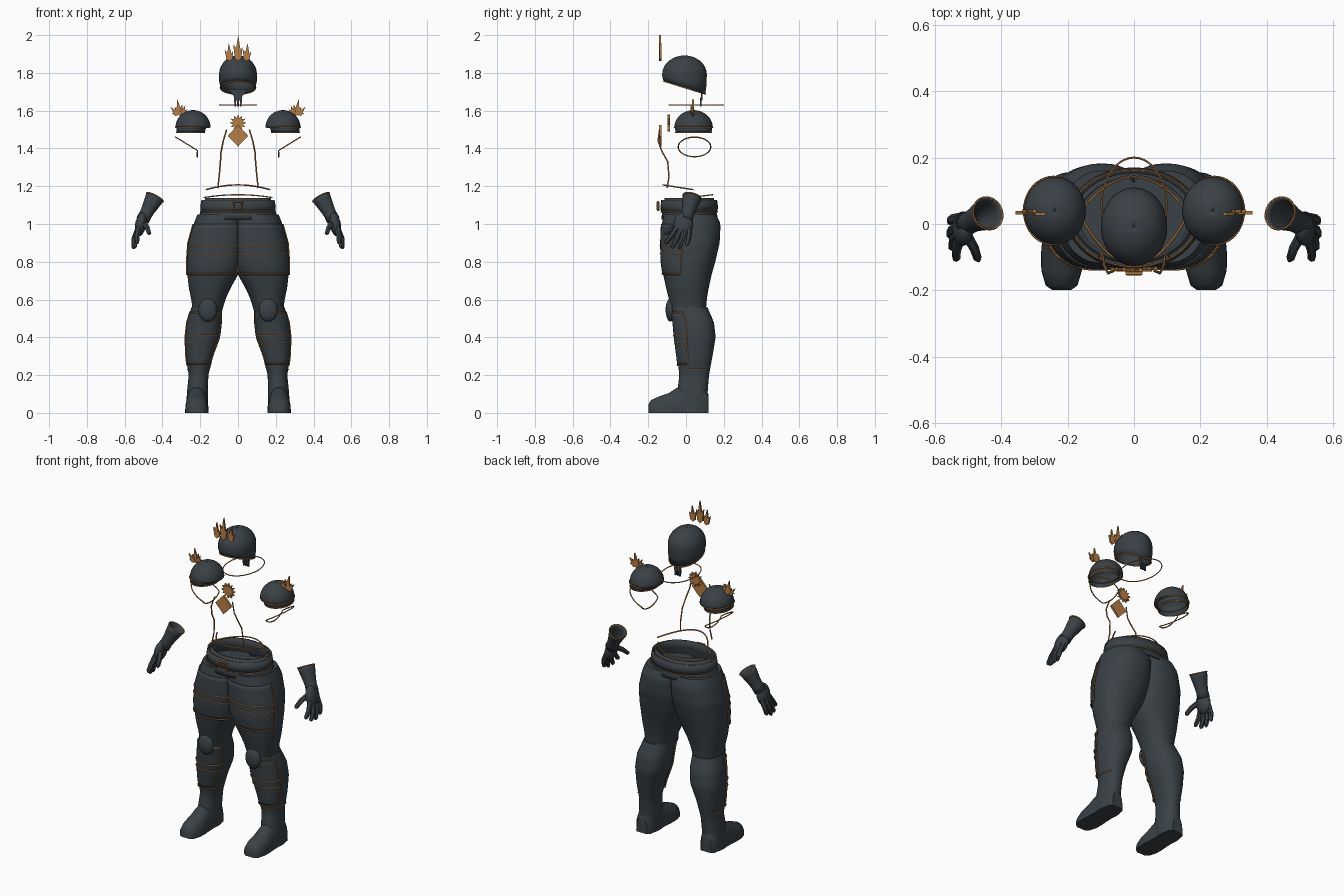
import bpy, bmesh
from math import sin, cos, pi, radians
from mathutils import Vector

if "Cube" in bpy.data.objects:
    bpy.data.objects.remove(bpy.data.objects["Cube"], do_unlink=True)


def material(name, rgb):
    m = bpy.data.materials.new(name)
    m.use_nodes = True
    m.diffuse_color = (*rgb, 1)
    m.node_tree.nodes["Principled BSDF"].inputs["Base Color"].default_value = (*rgb, 1)
    return m


SLATE = material("dark_slate", (0.042, 0.052, 0.060))
GOLD = material("bronze_gold", (0.47, 0.21, 0.062))


def activate(ob):
    bpy.ops.object.select_all(action='DESELECT')
    ob.select_set(True)
    bpy.context.view_layer.objects.active = ob


def finish(name, bm, mat, thick=0.0, smooth=True):
    bmesh.ops.recalc_face_normals(bm, faces=bm.faces)
    mesh = bpy.data.meshes.new(name)
    bm.to_mesh(mesh)
    bm.free()
    mesh.materials.append(mat)
    ob = bpy.data.objects.new(name, mesh)
    bpy.context.collection.objects.link(ob)
    activate(ob)
    if smooth:
        bpy.ops.object.shade_smooth_by_angle(angle=radians(40))
    if thick:
        mod = ob.modifiers.new("thickness", 'SOLIDIFY')
        mod.thickness = thick
    return ob


def loft(name, rows, mat=SLATE, closed=True, caps=False, thick=0.0):
    bm = bmesh.new()
    grid = [[bm.verts.new(p) for p in row] for row in rows]
    n = len(grid[0])
    for lo, hi in zip(grid, grid[1:]):
        for i in range(n if closed else n - 1):
            j = (i + 1) % n
            bm.faces.new((lo[i], lo[j], hi[j], hi[i]))
    if caps:
        bm.faces.new(grid[0])
        bm.faces.new(grid[-1])
    return finish(name, bm, mat, thick)


def wire(name, pts, r=0.0035, mat=GOLD, cyclic=False, radii=None):
    cu = bpy.data.curves.new(name, 'CURVE')
    cu.dimensions = '3D'
    cu.bevel_depth, cu.bevel_resolution, cu.use_fill_caps = r, 1, True
    sp = cu.splines.new('POLY')
    sp.points.add(len(pts) - 1)
    sp.use_cyclic_u = cyclic
    for i, p in enumerate(pts):
        sp.points[i].co = (*p, 1)
        sp.points[i].radius = radii[i] if radii else 1
    cu.materials.append(mat)
    ob = bpy.data.objects.new(name, cu)
    bpy.context.collection.objects.link(ob)
    activate(ob)
    bpy.ops.object.convert(target='MESH')
    bpy.ops.object.shade_smooth_by_angle(angle=radians(50))


def plate(name, outline, y, t=0.01, mat=GOLD):
    bm = bmesh.new()
    face = bm.faces.new([bm.verts.new((x, y - t / 2, z)) for x, z in outline])
    ext = bmesh.ops.extrude_face_region(bm, geom=[face])["geom"]
    bmesh.ops.translate(bm, vec=(0, t, 0), verts=[v for v in ext if isinstance(v, bmesh.types.BMVert)])
    finish(name, bm, mat, smooth=False)


def oval(cx, cy, rx, ry, z, n=40):
    return [(cx + rx * cos(2 * pi * i / n), cy + ry * sin(2 * pi * i / n), z) for i in range(n)]


def flame(x, z, h, w, tilt=0, side=1):
    shape = [(0, 0), (.35, .12), (.5, .55), (.27, .42), (.03, 1), (-.2, .5), (-.5, .65), (-.35, .12)]
    c, s = cos(radians(tilt)), sin(radians(tilt))
    return [(side * (x + a * w * c + b * h * s), z + b * h * c - a * w * s) for a, b in shape]


# Limb sections: height, centre x, half width, front y, back y
TROUSERS = [(1.05, .09, .125, -.118, .160), (1.0, .095, .14, -.128, .183), (.9, .108, .155, -.132, .178),
            (.8, .122, .148, -.130, .155), (.73, .134, .134, -.120, .135), (.66, .15, .11, -.105, .12),
            (.6, .157, .09, -.09, .11), (.54, .162, .078, -.08, .105), (.48, .165, .075, -.06, .11)]
BOOT = [(.56, .165, .081, -.083, .113), (.48, .178, .093, -.067, .148), (.4, .187, .093, -.06, .157),
        (.3, .203, .072, -.047, .14), (.2, .209, .052, -.035, .122), (.12, .214, .055, -.045, .115),
        (0, .218, .06, -.05, .113)]


def surf(table, z, deg, off, side):
    """Point on a limb: 0 degrees is the outer side, 90 the front."""
    for hi, lo in zip(table, table[1:]):
        if z >= lo[0]:
            break
    t = (z - lo[0]) / (hi[0] - lo[0])
    cx, rx, yf, yb = [a + (b - a) * t for a, b in zip(lo[1:], hi[1:])]
    power = lambda v: abs(v) ** 0.88 * (1 if v > 0 else -1)
    a = radians(deg)
    x = cx + (rx + off) * power(cos(a))
    y = (yf + yb) / 2 - ((yb - yf) / 2 + off) * power(sin(a))
    return (side * max(x, 0), y, z)


def span(a, b, n):
    return [a + (b - a) * i / (n - 1) for i in range(n)]


def armour(name, table, zs, a0, a1, bands, side):
    """Raised plate on a limb with gold edging."""
    loft(name, [[surf(table, z, a, .005, side) for a in span(a0, a1, 24)] for z in span(*zs, 12)],
         closed=False, thick=0.004)
    for i, z in enumerate(bands):
        wire(f"{name}_band_{i}", [surf(table, z, a, .006, side) for a in span(a0, a1, 24)], .003)
    for i, a in enumerate((a0, a1)):
        wire(f"{name}_edge_{i}", [surf(table, z, a, .006, side) for z in span(*zs, 12)], .003)


for side, label in ((1, "left"), (-1, "right")):
    # Trouser leg, boot and foot
    for part, table, n in (("trouser_leg", TROUSERS, 28), ("boot_shaft", BOOT, 28)):
        zs = span(table[-1][0], table[0][0], n)
        loft(f"{label}_{part}", [[surf(table, z, i * 9, 0, side) for i in range(40)] for z in zs], caps=True)
    foot = [(-.199, .028, .045), (-.185, .048, .068), (-.14, .061, .088), (-.09, .062, .105),
            (-.045, .058, .135), (.04, .056, .15), (.1, .05, .13), (.118, .035, .1)]
    loft(f"{label}_foot", [[(side * (.218 + w * cos(a)), y, h * max(sin(a), 0) ** .7)
                            for a in span(0, pi, 17)] for y, w, h in foot], caps=True)

    # Thigh and shin plates, knee pad
    armour(f"{label}_thigh_plate", TROUSERS, (.73, 1.0), 12, 150, (.735, .845, .885), side)
    armour(f"{label}_shin_plate", BOOT, (.25, .535), 20, 150, (.25, .37, .41, .53), side)
    wire(f"{label}_calf_trim", [surf(BOOT, .23, a, .002, side) for a in span(-40, 20, 10)], .003)
    bm = bmesh.new()
    bmesh.ops.create_uvsphere(bm, u_segments=24, v_segments=14, radius=1)
    for v in bm.verts:
        v.co = (side * (.16 + v.co.x * .05), -.082 + v.co.y * .026, .545 + v.co.z * .062)
    finish(f"{label}_knee_pad", bm, SLATE)

    # Shoulder cap, its lower band, flames and arm loop
    dome = [oval(side * .238, .04, .093 * cos(a), .102 * cos(a), 1.51 + .093 * sin(a))
            for a in span(0, pi / 2 - .02, 12)]
    loft(f"{label}_shoulder_cap", dome, thick=0.006)
    loft(f"{label}_shoulder_band", [oval(side * .252, .04, .074, .095, 1.483),
                                    oval(side * .247, .04, .08, .099, 1.512)], thick=0.004)
    wire(f"{label}_shoulder_trim", oval(side * .242, .04, .089, .102, 1.51), cyclic=True)
    wire(f"{label}_shoulder_hem", oval(side * .252, .04, .074, .095, 1.485), cyclic=True)
    for i, f in enumerate(((.308, 1.573, .088, .045, 8), (.318, 1.575, .06, .035, 40), (.295, 1.585, .045, .035, -22))):
        plate(f"{label}_shoulder_flame_{i}", flame(*f, side), .038 - .004 * i)
    loop = [(side * max(.215, .245 + .085 * sin(t)), .045 + .086 * cos(t), 1.408 + .052 * sin(t))
            for t in span(0, 2 * pi, 33)[:-1]]
    wire(f"{label}_arm_loop", loop, cyclic=True)

    # Chest cord
    cord = [(.06, -.14, 1.5), (.078, -.148, 1.44), (.09, -.125, 1.38), (.093, -.097, 1.33), (.1, -.09, 1.25), (.107, -.1, 1.19)]
    wire(f"{label}_chest_cord", [(side * x, y, z) for x, y, z in cord], .004)

    # Glove: flared cuff, palm, fingers and thumb
    top, wrist = Vector((.44, .032, 1.142)), Vector((.505, 0, 1.02))
    axis = (wrist - top).normalized()
    u = axis.cross(Vector((0, 1, 0))).normalized()
    w = axis.cross(u)
    rings = []
    for t, r in ((0, .05), (.15, .047), (.55, .037), (.75, .034), (1, .036)):
        c = top.lerp(wrist, t)
        ring = [c + u * r * cos(a) + w * r * sin(a) for a in span(0, 2 * pi, 25)[:-1]]
        rings.append([(side * p.x, p.y, p.z) for p in ring])
    loft(f"{label}_glove_cuff", rings, thick=0.004)
    wire(f"{label}_glove_trim", rings[0], .003, cyclic=True)
    bm = bmesh.new()
    bmesh.ops.create_uvsphere(bm, u_segments=20, v_segments=12, radius=1)
    for v in bm.verts:
        v.co = (side * (.515 + v.co.x * .03 - v.co.z * .01), -.014 + v.co.y * .052, .998 + v.co.z * .064)
    finish(f"{label}_glove_palm", bm, SLATE)
    digits = [((.525, -.048, .98), (.535, -.078, .935), (.535, -.11, .895)),
              ((.528, -.03, .975), (.545, -.052, .92), (.547, -.075, .872)),
              ((.528, -.005, .975), (.55, -.02, .92), (.553, -.038, .868)),
              ((.525, .018, .98), (.548, .015, .93), (.553, .005, .885)),
              ((.505, -.03, 1.01), (.48, -.075, .98), (.468, -.112, .945))]
    for i, path in enumerate(digits):
        a, b, c = [Vector((side * x, y, z)) for x, y, z in path]
        wire(f"{label}_glove_digit_{i}", [a, b, b.lerp(c, .8), c], .0145, SLATE, radii=(1.1, 1, .85, .35))

# Waistband, belt and buckle
loft("waistband", [oval(0, .02, .217, .15, 1.025), oval(0, .018, .205, .146, 1.05), oval(0, .017, .188, .136, 1.09),
                   oval(0, .017, .172, .13, 1.138)], thick=0.008)
loft("belt", [oval(0, .017, .198, .15, 1.062), oval(0, .017, .2, .152, 1.092), oval(0, .017, .194, .148, 1.124)], thick=0.012)
wire("belt_lower_trim", oval(0, .017, .199, .151, 1.064), .0025, cyclic=True)
wire("belt_upper_trim", oval(0, .017, .192, .146, 1.125), .0025, cyclic=True)
wire("buckle", [(x, -.148, z) for x, z in ((-.022, 1.073), (.022, 1.073), (.022, 1.117), (-.022, 1.117))], .007, cyclic=True)

# Cords above the waist
arc = span(-1, 1, 25)
wire("waist_cord", [(.168 * k, -.122 + .16 * k * k, 1.207 - .025 * k * k) for k in arc], .004)
wire("waist_rim_cord", [(.18 * k, .142 - .13 * k * k, 1.155 - .015 * k * k) for k in arc])

# Chest ornaments
star = [(r * sin(i * pi / 12), 1.535 + r * cos(i * pi / 12)) for i in range(24) for r in [(.045, .027)[i % 2]]]
plate("chest_sun", star, -.092, .014)
plate("chest_diamond", [(0, 1.41), (.054, 1.467), (0, 1.525), (-.054, 1.467)], -.137, .012)

# Helmet shell with a rim that drops to the back
def helmet_ring(scale, z):
    return oval(0, -.008, .1 * scale, .118 * scale, z)


def rim(scale):
    return [(x, y, 1.755 - .31 * (y + .115)) for x, y, _ in helmet_ring(scale, 0)]


crown = [helmet_ring(cos(a), 1.792 + .1 * sin(a)) for a in span(0, pi / 2 - .02, 12)]
mid = [tuple(Vector(p).lerp(Vector(q), .5)) for p, q in zip(rim(.99), crown[0])]
loft("helmet", [rim(.93), mid] + crown, thick=0.006)
wire("helmet_rim_trim", rim(.935), .0035, cyclic=True)
plate("neck_guard", [(-.05, 1.715), (.05, 1.715), (.022, 1.675), (.02, 1.655), (-.02, 1.655), (-.022, 1.675)], .083, .009, SLATE)
for k in (-1, 0, 1):
    plate(f"neck_tail_{k + 1}", [(k * .015 + a, z) for a, z in ((-.006, 1.67), (.006, 1.67), (.004, 1.622), (-.004, 1.622))],
          .078, .008, SLATE)
wire("neck_ring", oval(0, .055, .098, .145, 1.63), .003, cyclic=True)

# Helmet crest flames
for i, f in enumerate(((0, 1.862, .138, .05), (-.045, 1.862, .095, .045, -3), (.045, 1.862, .095, .045, 3))):
    plate(f"crest_flame_{i}", flame(*f), -.138 + .002 * i)
